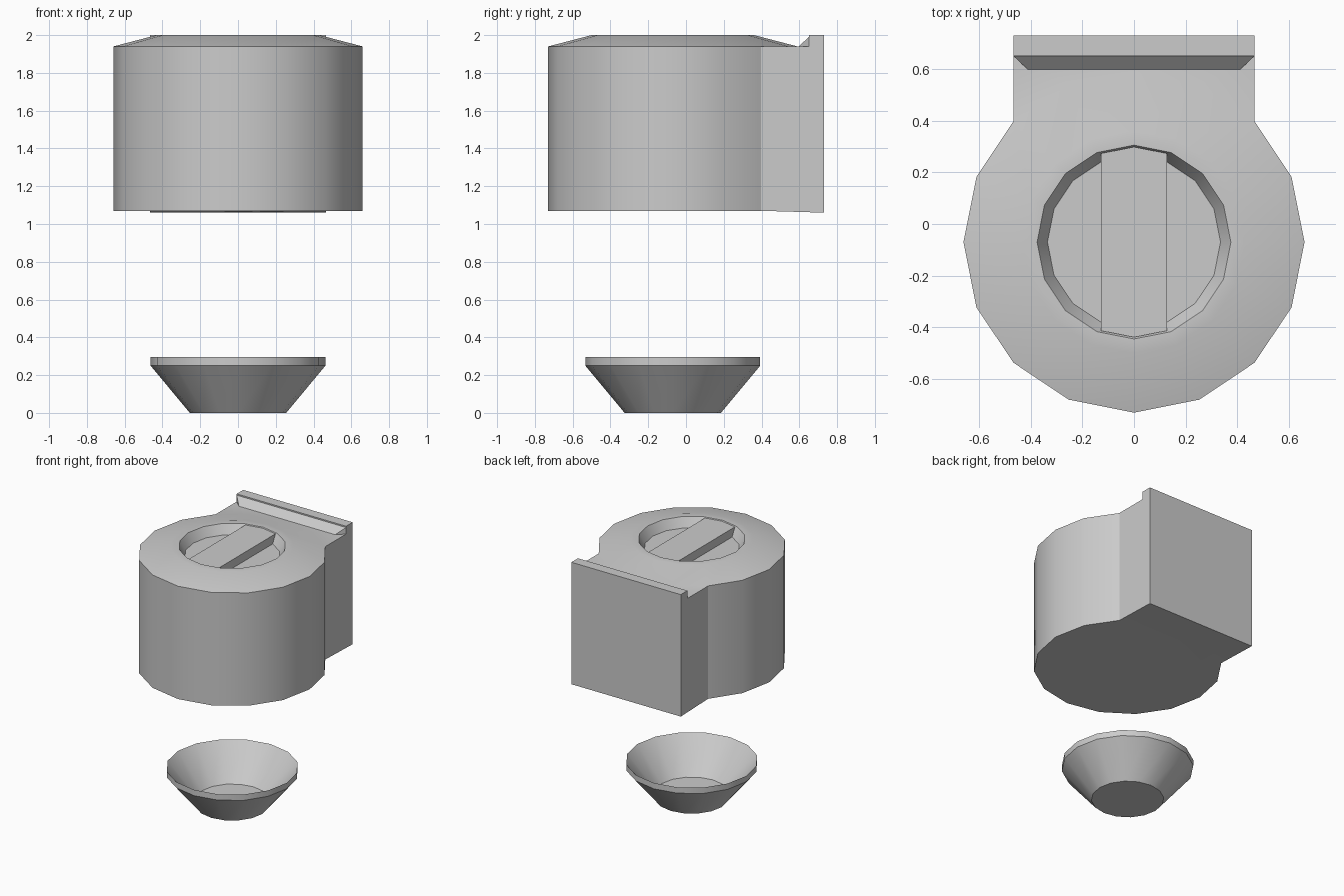
import bpy, bmesh, math

if "Cube" in bpy.data.objects:
    bpy.data.objects.remove(bpy.data.objects["Cube"])

N, CY = 16, -0.07


def ring(bm, r, z):
    return [bm.verts.new((r * math.cos(2 * math.pi * i / N),
                          CY + r * math.sin(2 * math.pi * i / N), z)) for i in range(N)]


def bridge(bm, a, b, skip=()):
    for i in range(N):
        if i not in skip:
            j = (i + 1) % N
            bm.faces.new((a[i], a[j], b[j], b[i]))


def finish(bm, name, smooth=True):
    bmesh.ops.recalc_face_normals(bm, faces=bm.faces[:])
    me = bpy.data.meshes.new(name)
    bm.to_mesh(me)
    bm.free()
    ob = bpy.data.objects.new(name, me)
    bpy.context.collection.objects.link(ob)
    if smooth:
        bpy.ops.object.select_all(action='DESELECT')
        ob.select_set(True)
        bpy.context.view_layer.objects.active = ob
        bpy.ops.object.shade_smooth_by_angle(angle=math.radians(30))
    return ob


def prism(name, bottom, top):
    bm = bmesh.new()
    lo = [bm.verts.new(p) for p in bottom]
    hi = [bm.verts.new(p) for p in top]
    bm.faces.new(lo)
    bm.faces.new(hi)
    n = len(lo)
    for i in range(n):
        j = (i + 1) % n
        bm.faces.new((lo[i], lo[j], hi[j], hi[i]))
    return finish(bm, name, False)


# Housing: round drum with recessed top, open at the back to join the wall block
bm = bmesh.new()
profile = [(0.66, 1.07), (0.66, 1.94), (0.43, 2.0), (0.375, 2.0), (0.335, 1.93)]
rings = [ring(bm, r, z) for r, z in profile]
back = range(2, 6)
for k in range(len(rings) - 1):
    bridge(bm, rings[k], rings[k + 1], back if k == 0 else ())
bm.faces.new(rings[0])
bm.faces.new(rings[-1])

# Wall block with a raised lip along its back edge
W = 0.66 * math.cos(math.pi / 4)
side = [(0.73, 1.06), (0.73, 2.0), (0.65, 2.0), (0.65, 1.94)]
R, L = ([bm.verts.new((s * W, y, z)) for y, z in side] for s in (1, -1))
for i in range(3):
    bm.faces.new((R[i], R[i + 1], L[i + 1], L[i]))
bm.faces.new([rings[0][2]] + R + [rings[1][2]])
bm.faces.new([rings[0][6]] + L + [rings[1][6]])
bm.faces.new(rings[1][2:7] + [L[3], R[3]])
bm.faces.new(rings[0][2:7] + [L[0], R[0]])
finish(bm, "housing")

# Sloped fillet in front of the lip
prism("lip_fillet",
      [(-W, 0.65, 1.94), (-0.41, 0.597, 1.94), (-W, 0.65, 1.99)],
      [(W, 0.65, 1.94), (0.41, 0.597, 1.94), (W, 0.65, 1.99)])

# Grip bar across the recess
x = 0.128


def bar_outline(ye, ya, z):
    return [(x, CY + ye, z), (0, CY + ya, z), (-x, CY + ye, z),
            (-x, CY - ye, z), (0, CY - ya, z), (x, CY - ye, z)]


prism("grip_bar", bar_outline(0.31, 0.335, 1.93), bar_outline(0.343, 0.368, 1.995))

# Floating bowl underneath
bm = bmesh.new()
bowl = [ring(bm, r, z) for r, z in
        [(0.255, 0), (0.463, 0.25), (0.463, 0.295), (0.255, 0.045)]]
for a, b in zip(bowl, bowl[1:]):
    bridge(bm, a, b)
bm.faces.new(bowl[0])
bm.faces.new(bowl[-1])
finish(bm, "lower_bowl")
